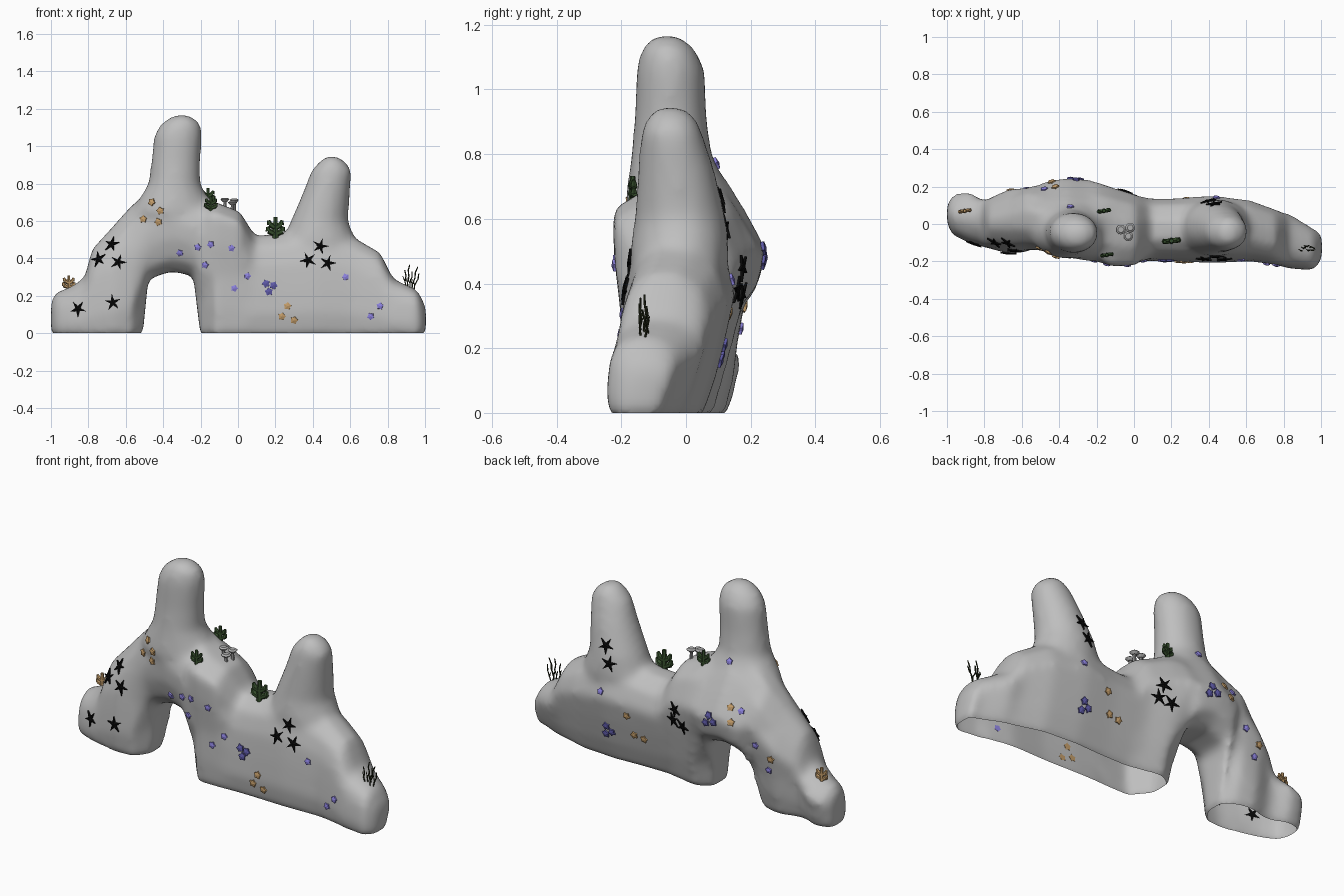
import bpy, bmesh, math, random
from mathutils import Vector, Matrix
from mathutils.bvhtree import BVHTree

random.seed(4)
cube = bpy.data.objects.get("Cube")
if cube:
    bpy.data.objects.remove(cube, do_unlink=True)


def material(name, color):
    mat = bpy.data.materials.new(name)
    mat.use_nodes = True
    mat.diffuse_color = (*color, 1)
    bsdf = mat.node_tree.nodes["Principled BSDF"]
    bsdf.inputs["Base Color"].default_value = (*color, 1)
    bsdf.inputs["Roughness"].default_value = 0.8
    return mat


def make_object(name, bm, mat):
    mesh = bpy.data.meshes.new(name)
    bm.to_mesh(mesh)
    mesh.materials.append(mat)
    obj = bpy.data.objects.new(name, mesh)
    bpy.context.scene.collection.objects.link(obj)
    return obj


def loft(bm, rings):
    """Skin a list of equal point rings and cap both ends."""
    loops = [[bm.verts.new(p) for p in ring] for ring in rings]
    count = len(loops[0])
    for low, high in zip(loops, loops[1:]):
        for i in range(count):
            j = (i + 1) % count
            bm.faces.new((low[i], low[j], high[j], high[i]))
    bm.faces.new(loops[0])
    bm.faces.new(loops[-1])


# Ridge cross-sections: (height fraction, front width, back width)
SECTIONS = {
    "leg": [(0, .88, .6), (.2, 1, .78), (.45, .96, .87), (.66, .9, 1), (.85, .68, .68), (1, .22, .2)],
    "body": [(0, .88, .42), (.2, 1, .66), (.45, .96, .85), (.68, .9, 1), (.88, .72, .78), (1, .3, .3)],
    "brow": [(0, .86, .45), (.2, .92, .66), (.45, .92, .84), (.7, 1.02, 1), (.91, 1.04, .68), (1, .5, .2)],
    "edge": [(0, .45, .1), (.2, .55, .28), (.45, .88, .75), (.68, .95, 1), (.86, .85, .66), (1, .35, .2)],
    "arch": [(0, .45, .5), (.14, .8, .88), (.38, .97, 1), (.6, 1, .74), (.82, .8, .45), (1, .3, .1)],
}

# Ridge stations: kind, x, bottom, top, front y, back y
RIDGE = [
    ("leg", -1, 0, .18, 0, .11),
    ("leg", -.97, 0, .22, -.06, .16),
    ("leg", -.89, 0, .25, -.1, .18),
    ("leg", -.82, 0, .3, -.12, .14),
    ("leg", -.78, 0, .45, -.13, .14),
    ("leg", -.67, 0, .57, -.16, .19),
    ("body", -.57, 0, .68, -.15, .2),
    ("edge", -.51, 0, .73, -.15, .21),
    ("arch", -.48, .29, .75, -.15, .23),
    ("arch", -.36, .33, .8, -.18, .25),
    ("arch", -.24, .31, .77, -.2, .24),
    ("edge", -.2, 0, .74, -.21, .23),
    ("brow", -.12, 0, .7, -.22, .2),
    ("brow", .01, 0, .65, -.215, .16),
    ("body", .09, 0, .52, -.2, .14),
    ("body", .22, 0, .53, -.2, .14),
    ("body", .42, 0, .56, -.21, .155),
    ("body", .62, 0, .51, -.2, .13),
    ("body", .76, 0, .43, -.22, .08),
    ("body", .83, 0, .29, -.24, .06),
    ("body", .96, 0, .23, -.25, -.02),
    ("body", 1.005, 0, .14, -.19, -.04),
]


def ridge_ring(kind, x, z0, z1, y0, y1):
    mid, half = (y0 + y1) / 2, (y1 - y0) / 2
    front, back = [], []
    for h, near, far in SECTIONS[kind]:
        z = z0 + h * (z1 - z0)
        if z == 0:
            z = -.015  # trimmed flat below, leaving a curled rim
        front.append((x, mid - near * half, z))
        back.append((x, mid + far * half, z))
    return front + back[::-1]


def spire_ring(z, x0, x1, y0, y1, sides=16):
    turns = [math.tau * i / sides for i in range(sides)]
    return [((x0 + x1) / 2 + (x1 - x0) / 2 * math.cos(a),
             (y0 + y1) / 2 + (y1 - y0) / 2 * math.sin(a), z) for a in turns]


# Spire levels: z, x range, y range
TALL_SPIRE = [
    (.42, -.46, -.14, -.12, .14), (.65, -.57, -.12, -.19, .15),
    (.8, -.48, -.2, -.17, .08), (.92, -.465, -.2, -.16, .065),
    (1.06, -.45, -.19, -.155, .06), (1.125, -.41, -.2, -.14, .03),
    (1.168, -.34, -.26, -.1, -.02),
]
SHORT_SPIRE = [
    (.2, .32, .56, -.1, .04), (.4, .24, .65, -.17, .125), (.5, .24, .63, -.175, .135),
    (.6, .28, .59, -.16, .125), (.75, .345, .6, -.15, .09),
    (.87, .39, .61, -.14, .05), (.915, .43, .58, -.12, .03),
    (.947, .47, .53, -.09, -.01),
]

# Rock: ridge and spires fused into one smooth shell, open underneath
bm = bmesh.new()
loft(bm, [ridge_ring(*s) for s in RIDGE])
loft(bm, [spire_ring(*s) for s in TALL_SPIRE])
loft(bm, [spire_ring(*s) for s in SHORT_SPIRE])
bmesh.ops.recalc_face_normals(bm, faces=bm.faces)
rock = make_object("rock_arch", bm, material("grey rock", (.52, .52, .52)))
bm.free()
fuse = rock.modifiers.new("fuse", "REMESH")
fuse.mode, fuse.voxel_size = "VOXEL", .018
soften = rock.modifiers.new("soften", "SMOOTH")
soften.factor, soften.iterations = .5, 16
bpy.context.view_layer.update()
fused = rock.evaluated_get(bpy.context.evaluated_depsgraph_get())
shell = bmesh.new()
shell.from_mesh(fused.to_mesh())
rock.modifiers.clear()
bmesh.ops.bisect_plane(shell, geom=shell.verts[:] + shell.edges[:] + shell.faces[:],
                       plane_co=(0, 0, 0), plane_no=(0, 0, -1), clear_outer=True)
for f in shell.faces:
    f.smooth = True
    f.material_index = 0
shell.to_mesh(rock.data)
surface = BVHTree.FromBMesh(shell)
shell.free()


def add_star(bm, frame, radius, inner, thick, arms=5):
    """A pointed plate with a raised centre."""
    spin = random.random() * math.tau
    rim, base = [], []
    for i in range(arms * 2):
        r = radius * (1 if i % 2 == 0 else inner)
        a = spin + math.pi * i / arms
        flat = Vector((r * math.cos(a), r * math.sin(a), 0))
        rim.append(bm.verts.new(frame @ (flat + Vector((0, 0, thick / 2)))))
        base.append(bm.verts.new(frame @ (flat - Vector((0, 0, thick / 2)))))
    top = bm.verts.new(frame @ Vector((0, 0, thick)))
    for i in range(arms * 2):
        j = (i + 1) % (arms * 2)
        bm.faces.new((rim[i], rim[j], top))
        bm.faces.new((base[i], base[j], rim[j], rim[i]))
    bm.faces.new(base[::-1])


def scatter(name, mat, front, back, radius, inner, thick):
    """Press stars onto the front and back of the rock at (x, z) spots."""
    bm = bmesh.new()
    for spots, side in ((front, -1), (back, 1)):
        for x, z in spots:
            hit, normal, _, _ = surface.ray_cast(Vector((x, side * 2, z)), Vector((0, -side, 0)))
            if hit:
                turn = normal.to_track_quat("Z", "Y").to_matrix().to_4x4()
                add_star(bm, Matrix.Translation(hit + normal * .003) @ turn, radius, inner, thick)
    make_object(name, bm, mat)
    bm.free()


scatter("starfish", material("black", (.003, .003, .003)),
        [(-.675, .475), (-.745, .395), (-.64, .38), (-.855, .13), (-.67, .165),
         (.44, .465), (.375, .39), (.48, .375)],
        [(.43, .66), (.4, .57), (-.05, .45), (-.03, .38), (-.1, .365)], .045, .32, .008)
scatter("violet_flowers", material("violet", (.26, .22, .72)),
        [(-.31, .43), (-.215, .46), (-.145, .475), (-.035, .455), (-.175, .365),
         (.05, .305), (-.02, .24), (.575, .3), (.76, .145), (.71, .09)],
        [(.44, .41), (-.34, .77), (-.48, .56), (-.57, .39), (-.64, .26)], .02, .72, .009)
scatter("blue_flowers", material("deep blue", (.11, .1, .38)),
        [(.15, .265), (.19, .255), (.165, .222)],
        [(.42, .21), (.39, .18), (.43, .16), (-.31, .51), (-.34, .48), (-.29, .465)],
        .023, .7, .01)
tan = material("tan orange", (.54, .33, .14))
scatter("tan_flowers", tan,
        [(-.46, .7), (-.415, .655), (-.505, .61), (-.425, .595),
         (.235, .09), (.3, .07), (.265, .145)],
        [(.28, .31), (.25, .2), (.19, .19), (-.42, .57), (-.44, .5), (-.66, .33)],
        .022, .7, .009)


def rod(bm, a, b, r0, r1, sides=6):
    a, b = Vector(a), Vector(b)
    turn = (b - a).to_track_quat("Z", "Y").to_matrix().to_4x4()
    bmesh.ops.create_cone(bm, cap_ends=True, segments=sides, radius1=r0, radius2=r1,
                          depth=(b - a).length, matrix=Matrix.Translation((a + b) / 2) @ turn)


def ground(x, y):
    hit = surface.ray_cast(Vector((x, y, 2)), Vector((0, 0, -1)))[0]
    return hit if hit else Vector((x, y, .2))


def fan(name, mat, spots):
    """Flat branching plants: a stout stem with fat paired lobes."""
    bm = bmesh.new()
    for x, y, size in spots:
        root = ground(x, y) - Vector((0, 0, .01))
        rod(bm, root, root + Vector((0, 0, size)), size * .16, size * .1)
        for h, reach in ((.18, .32), (.48, .26)):
            for side in (-1, 1):
                start = root + Vector((0, 0, size * h))
                tip = start + Vector((side * size * reach, side * .004, size * .16))
                rod(bm, start, tip, size * .12, size * .14)
                rod(bm, tip, tip + Vector((side * .006, 0, size * .2)), size * .14, size * .07)
    make_object(name, bm, mat)
    bm.free()


# Plants and coral on the ridge
fan("green_plants", material("dark green", (.035, .075, .025)),
    [(-.145, -.165, .08), (-.16, .07, .085), (.2, -.09, .115)])
fan("orange_coral", tan, [(-.905, .07, .08)])

# Seaweed: thin bent stalks fanning outwards, each with a side twig
bm = bmesh.new()
for i in range(5):
    point = ground(.9 + i * .01, -.14 + .012 * (i % 3)) - Vector((0, 0, .01))
    for step in range(3 + i % 2):
        sway = .008 if step % 2 else -.004
        nxt = point + Vector((sway + (i - 1) * .003, random.uniform(-.008, .008), .031))
        rod(bm, point, nxt, .004, .003, 5)
        if step == 1:
            rod(bm, point, point + Vector((-sway * 1.5, .008, .03)), .003, .002, 5)
        point = nxt
make_object("seaweed", bm, material("dark olive", (.02, .025, .01)))
bm.free()

# Mushrooms: stem with a flared cap
bm = bmesh.new()
for x, y, height in ((-.07, -.03, .032), (-.02, -.02, .048), (-.03, -.065, .03)):
    root = ground(x, y) - Vector((0, 0, .01))
    top = root + Vector((0, 0, height))
    rim = top + Vector((0, 0, .014))
    rod(bm, root, top, .01, .008, 8)
    rod(bm, top, rim, .013, .026, 10)
    rod(bm, rim, rim + Vector((0, 0, .007)), .026, .016, 10)
make_object("mushrooms", bm, material("pale grey", (.42, .42, .42)))
bm.free()
